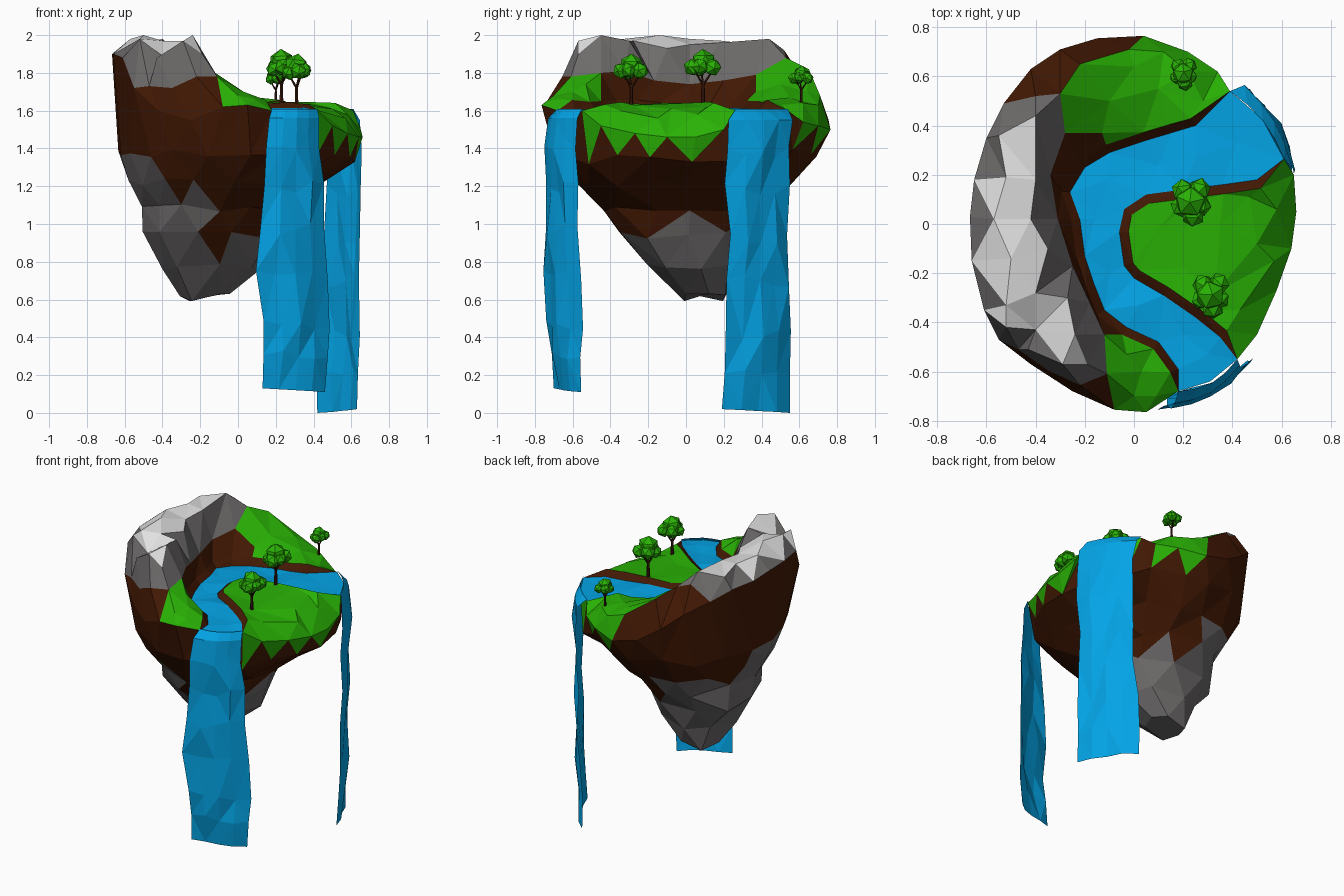
import bpy, bmesh, math, random
from mathutils import Vector, Matrix
from mathutils.geometry import delaunay_2d_cdt

if "Cube" in bpy.data.objects:
    bpy.data.objects.remove(bpy.data.objects["Cube"])
random.seed(4)
R = random.uniform


def material(name, rgb):
    m = bpy.data.materials.new(name)
    m.diffuse_color = (*rgb, 1)
    m.use_nodes = True
    m.node_tree.nodes["Principled BSDF"].inputs["Base Color"].default_value = m.diffuse_color
    return m


GRASS, WATER, EARTH, ROCK, PEAK = range(5)
mats = [material("grass green", (0.022, 0.44, 0.0015)), material("water blue", (0.001, 0.37, 0.79)),
        material("earth brown", (0.056, 0.0095, 0.0012)), material("rock grey", (0.155, 0.145, 0.145)),
        material("peak light grey", (0.76, 0.76, 0.76)), material("bark brown", (0.04, 0.009, 0.003))]


def finish(name, bm, materials):
    me = bpy.data.meshes.new(name)
    bm.to_mesh(me)
    bm.free()
    for m in materials:
        me.materials.append(m)
    ob = bpy.data.objects.new(name, me)
    bpy.context.collection.objects.link(ob)
    return ob


def inside(x, y, poly):
    hit = False
    for (x1, y1), (x2, y2) in zip(poly, poly[1:] + poly[:1]):
        if (y1 > y) != (y2 > y) and x < x1 + (y - y1) * (x2 - x1) / (y2 - y1):
            hit = not hit
    return hit


def offset(curve, d):
    # shifts the inner points sideways and keeps the two ends
    out = [curve[0]]
    for a, p, b in zip(curve, curve[1:], curve[2:]):
        t = (Vector(b) - Vector(a)).normalized()
        out.append((p[0] - t.y * d, p[1] + t.x * d))
    return out + [curve[-1]]


# island outline, seen from above, with heights
rim = [(.66, .05, 1.46), (.65, .2, 1.5), (.61, .265, 1.6), (.52, .43, 1.6), (.39, .54, 1.6), (.34, .62, 1.54),
       (.22, .7, 1.52), (.04, .765, 1.5), (-.15, .755, 1.55), (-.3, .71, 1.65), (-.42, .63, 1.75),
       (-.53, .49, 1.82), (-.6, .35, 1.87), (-.65, .18, 1.88), (-.667, .03, 1.9), (-.66, -.15, 1.9),
       (-.61, -.35, 1.88), (-.55, -.47, 1.72), (-.42, -.57, 1.6), (-.25, -.68, 1.55), (-.08, -.755, 1.62),
       (.05, -.765, 1.63), (.18, -.68, 1.6), (.31, -.64, 1.6), (.42, -.55, 1.6), (.5, -.45, 1.52),
       (.58, -.27, 1.48), (.64, -.1, 1.46)]
# river edges
outer = [(.39, .54), (.25, .4), (.15, .37), (.05, .34), (-.1, .29), (-.2, .23), (-.26, .13), (-.22, .02), (-.2, -.13),
         (-.16, -.25), (-.12, -.35), (-.03, -.42), (.1, -.48), (.18, -.59), (.18, -.68)]
inner = [(.61, .265), (.5, .18), (.36, .16), (.2, .14), (.05, .12), (-.04, .06), (-.06, -.03), (-.04, -.17),
         (0, -.22), (.12, -.29), (.25, -.38), (.35, -.46), (.42, -.55)]
outer_bank, inner_bank = offset(outer, -.035), offset(inner, .038)
river_mid = [(.42, .33), (.25, .27), (.1, .24), (-.1, .18), (-.16, .02), (-.1, -.2), (.02, -.33), (.2, -.45), (.3, -.53)]
# mountain crest, mountain foot, meadow points
crest = [(-.4, .44, 1.98), (-.55, .36, 1.95), (-.52, .19, 1.97), (-.4, .18, 1.96), (-.57, .02, 1.98), (-.42, .02, 1.95),
         (-.5, -.14, 2), (-.35, -.1, 1.93), (-.52, -.33, 1.98), (-.4, -.28, 1.97), (-.27, -.3, 1.97), (-.4, -.43, 1.89),
         (-.24, -.45, 2), (-.52, -.42, 1.98), (-.43, -.51, 1.88), (-.29, -.57, 1.97), (-.19, -.57, 1.9)]
foot = [(-.53, .49, 1.82), (-.4, .52, 1.92), (-.3, .53, 1.88), (-.28, .37, 1.79), (-.34, .2, 1.76), (-.31, .02, 1.74),
        (-.25, -.17, 1.76), (-.18, -.32, 1.81), (-.12, -.45, 1.8), (-.11, -.61, 1.78), (-.22, -.655, 1.78),
        (-.35, -.595, 1.72), (-.47, -.51, 1.73), (-.55, -.47, 1.72)]
meadow = [(-.22, .65, 1.82), (-.02, .71, 1.68), (.1, .55, 1.67), (-.1, .5, 1.74), (.22, .62, 1.64), (0, .64, 1.7),
          (.12, .7, 1.63), (.28, .5, 1.63), (-.13, .37, 1.7), (.03, -.6, 1.7), (-.03, -.53, 1.74), (.09, -.7, 1.66),
          (0, -.7, 1.68), (.1, -.02, 1.64), (.22, .08, 1.64), (.2, -.18, 1.63), (.33, -.28, 1.63), (.35, 0, 1.64),
          (.47, .11, 1.62), (.5, -.08, 1.61), (.43, -.35, 1.6), (.58, .06, 1.58), (.57, -.15, 1.56)]

pts = list(rim)
n_rim = len(rim)
edges = [(i, (i + 1) % n_rim) for i in range(n_rim)]


def add_curve(curve, z=0):
    ids = []
    for p in curve:
        same = [i for i in range(n_rim) if rim[i][:2] == p[:2]]
        if same:
            ids.append(same[0])
        else:
            pts.append(p if len(p) == 3 else (*p, z + R(-.008, .008)))
            ids.append(len(pts) - 1)
    edges.extend(zip(ids, ids[1:]))


for c, z in ((outer, 1.61), (inner, 1.61), (outer_bank, 1.65), (inner_bank, 1.64), (foot, 0)):
    add_curve(c, z)
pts += [(x, y, 1.61 + R(-.015, .015)) for x, y in river_mid] + crest + meadow

# island top
res = delaunay_2d_cdt([Vector(p[:2]) for p in pts], edges, [], 1, 1e-5)
bm = bmesh.new()
top, rim_v = [], {}
for co, orig in zip(res[0], res[3]):
    v = bm.verts.new((co.x, co.y, pts[orig[0]][2] if orig else 1.63))
    top.append(v)
    for o in orig:
        if o < n_rim:
            rim_v[o] = v
water_poly = outer + [(.31, -.64)] + inner[::-1] + [(.52, .43)]
banks = [outer + outer_bank[::-1], inner + inner_bank[::-1]]
rock_poly = [p[:2] for p in foot[:-1] + rim[17:10:-1]]
for f in res[2]:
    face = bm.faces.new([top[i] for i in f])
    x, y, z = face.calc_center_median()
    if inside(x, y, water_poly):
        k = WATER
    elif any(inside(x, y, b) for b in banks):
        k = EARTH
    elif inside(x, y, rock_poly):
        k = PEAK if z > 1.935 else ROCK
    elif x > -.04 or (x > -.27 and .34 < y < .66 + .4 * (x + .2)) or (x > -.09 and y < -.4):
        k = GRASS
    else:
        k = EARTH
    face.material_index = k

# island underside: shrinking rings (z, x range, y range, sides)
rings = [[rim_v[i] for i in range(n_rim)]]
for z, x0, x1, y0, y1, n in ((1.38, -.63, .61, -.7, .69, 20), (1.22, -.57, .43, -.57, .56, 16),
                             (1.09, -.5, .25, -.43, .46, 12), (.94, -.5, .2, -.37, .36, 10),
                             (.78, -.4, .13, -.2, .28, 8), (.61, -.31, -.04, -.03, .22, 6)):
    ring = []
    for i in range(n):
        a = (i + R(-.15, .15)) * math.tau / n + .08
        r = R(.97, 1.04)
        v = bm.verts.new(((x0 + x1) / 2 + (x1 - x0) / 2 * r * math.cos(a),
                          (y0 + y1) / 2 + (y1 - y0) / 2 * r * math.sin(a), z + R(-.025, .025)))
        if z > 1.3 and v.co.x > .35:
            v.co.z -= .04
        ring.append(v)
    rings.append(ring)


def angles(ring):
    c = sum((v.co for v in ring), Vector()) / len(ring)
    out = [math.atan2(v.co.y - c.y, v.co.x - c.x) % math.tau for v in ring]
    if out[0] > math.pi:
        out[0] -= math.tau
    return out + [out[0] + math.tau]


for level, (A, B) in enumerate(zip(rings, rings[1:])):
    ta, tb, i, j = angles(A), angles(B), 0, 0
    while i < len(A) or j < len(B):
        a, b = A[i % len(A)], B[j % len(B)]
        upper = j == len(B) or (i < len(A) and ta[i + 1] <= tb[j + 1])
        if upper:
            i += 1
            face = bm.faces.new((a, A[i % len(A)], b))
        else:
            j += 1
            face = bm.faces.new((a, B[j % len(B)], b))
        x, y, z = face.calc_center_median()
        limit = 1.0
        if x < -.13:
            limit = 1.17
        if x < -.4 and y < .1:
            limit = 1.38
        if x > -.13 and y < -.12:
            limit = .9
        face.material_index = ROCK if z < limit else EARTH
        if level == 0 and upper and (x > .4 or (y > .6 and x > 0)):
            face.material_index = GRASS  # grass hanging over the edge
bm.faces.new(rings[-1]).material_index = ROCK
bmesh.ops.recalc_face_normals(bm, faces=bm.faces)
finish("island", bm, mats[:5])


# waterfalls: rows of (z, one edge x y, other edge x y)
def waterfall(name, out, bow, rows):
    bm = bmesh.new()
    out = Vector(out)
    grid, cols = [], 4
    for r, (z, ax, ay, bx, by) in enumerate(rows):
        row = []
        for k in range(cols + 1):
            s = k / cols
            mid = 0 < k < cols and r > 1
            xy = Vector((ax, ay)).lerp(Vector((bx, by)), s) + out * (bow * math.sin(s * math.pi) + (R(-.018, .018) if mid else 0))
            dz = R(-.035, .035) if 1 < r < len(rows) - 1 else 0
            row.append(bm.verts.new((*xy, z + dz + (.02 * (1 - s) if r == len(rows) - 1 else 0))))
        grid.append(row)
    for u, w in zip(grid, grid[1:]):
        for k in range(cols):
            bm.faces.new((u[k], w[k], w[k + 1], u[k + 1]))
    bmesh.ops.triangulate(bm, faces=bm.faces)
    finish(name, bm, [mats[WATER]])


waterfall("front_waterfall", (.46, -.89), .035,
          ((1.61, .18, -.68, .42, -.55), (1.56, .165, -.73, .43, -.575), (1.42, .15, -.75, .43, -.585),
           (1.2, .14, -.74, .455, -.57), (.97, .12, -.74, .455, -.575), (.72, .095, -.755, .475, -.555),
           (.46, .135, -.74, .485, -.545), (.3, .135, -.71, .475, -.56), (.11, .13, -.7, .46, -.555)))
waterfall("right_waterfall", (.79, .61), .03,
          ((1.61, .61, .265, .39, .54), (1.55, .645, .225, .45, .565), (1.38, .655, .22, .47, .545),
           (1.18, .65, .205, .47, .55), (.92, .645, .235, .455, .535), (.7, .64, .215, .465, .545),
           (.42, .645, .21, .43, .555), (.2, .635, .205, .415, .55), (0, .63, .19, .42, .55)))


# trees
def tree(name, x, y, z, s):
    bm = bmesh.new()

    def stick(p, q, r1, r2):
        p, q = Vector(p), Vector(q)
        rot = (q - p).to_track_quat('Z', 'Y').to_matrix().to_4x4()
        bmesh.ops.create_cone(bm, cap_ends=True, segments=6, radius1=r1, radius2=r2, depth=(q - p).length,
                              matrix=Matrix.Translation((p + q) / 2) @ rot)
    stick((0, 0, -.03), (0, 0, .12), .013, .008)
    for i in range(3):
        t = i * math.tau / 3 + 1.2
        stick((0, 0, .1), (.04 * math.cos(t), .05 * math.sin(t), .17), .007, .004)
    trunk = finish(name + "_trunk", bm, [mats[5]])
    bm = bmesh.new()
    for bx, by, bz, r in ((0, 0, .225, .062), (.035, .05, .195, .045), (-.03, .045, .2, .045),
                          (.01, -.055, .195, .045), (-.04, -.02, .185, .04), (.04, -.015, .2, .042)):
        rot = Matrix.Rotation(R(0, 6), 4, 'Z') @ Matrix.Rotation(R(0, 3), 4, 'X')
        bmesh.ops.create_icosphere(bm, subdivisions=1, radius=r * 1.08, matrix=Matrix.Translation((bx, by, bz)) @ rot)
    leaves = finish(name + "_leaves", bm, [mats[GRASS]])
    for ob in (trunk, leaves):
        ob.location = (x, y, z)
        ob.scale = (s, s, s)


tree("back_tree", .2, .61, 1.64, .68)
tree("middle_tree", .23, .09, 1.635, 1)
tree("front_tree", .31, -.29, 1.625, .95)
